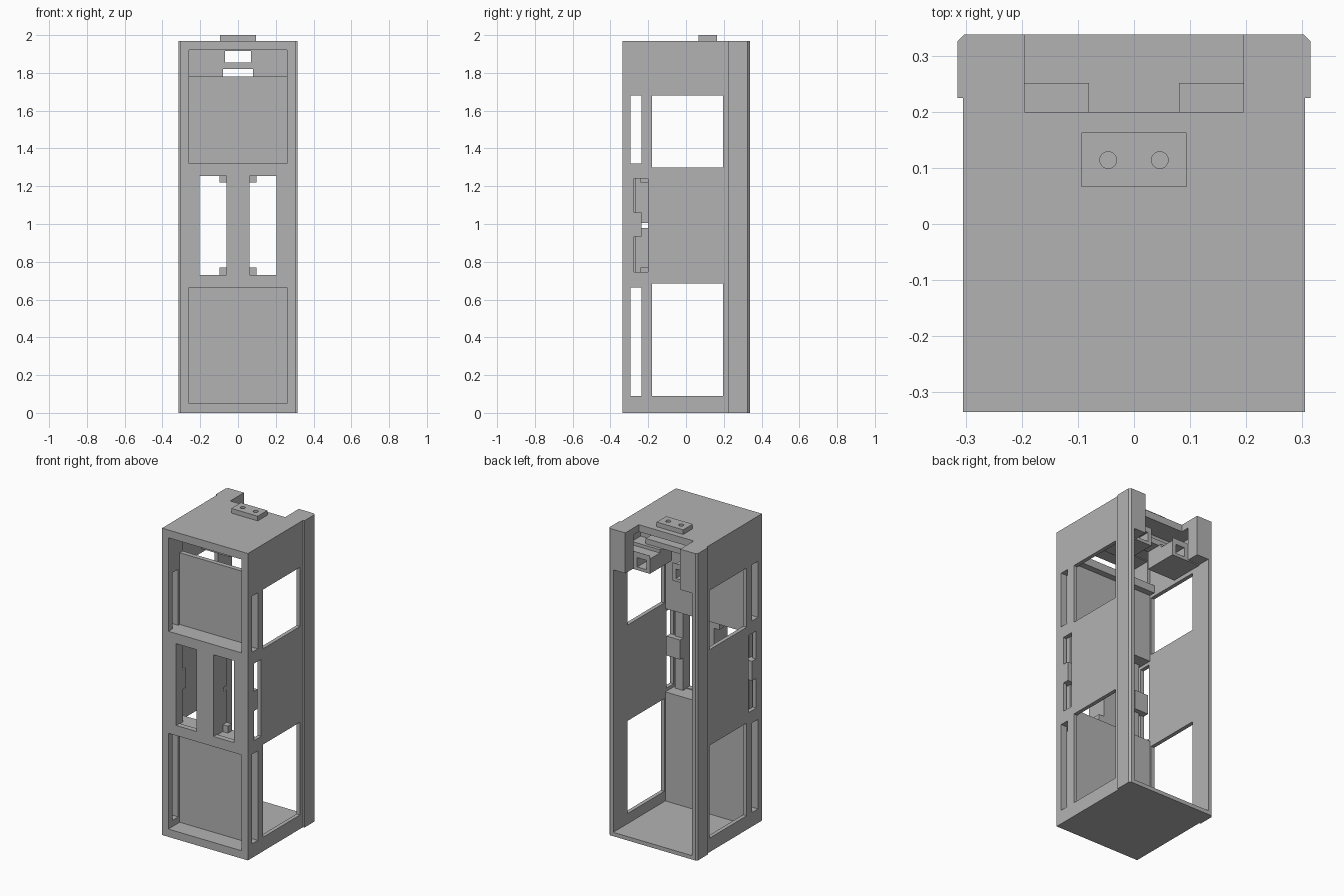
import bpy, bmesh
from mathutils import Vector

cube = bpy.data.objects.get("Cube")
if cube:
    bpy.data.objects.remove(cube, do_unlink=True)

grey = bpy.data.materials.new("plain grey")
grey.use_nodes = True
colour = (0.45, 0.45, 0.45, 1)
grey.diffuse_color = colour
for node in grey.node_tree.nodes:
    if node.type == 'BSDF_PRINCIPLED':
        node.inputs["Base Color"].default_value = colour


def finish(name, bm):
    bmesh.ops.recalc_face_normals(bm, faces=bm.faces)
    mesh = bpy.data.meshes.new(name)
    bm.to_mesh(mesh)
    bm.free()
    mesh.materials.append(grey)
    ob = bpy.data.objects.new(name, mesh)
    bpy.context.scene.collection.objects.link(ob)
    return ob


def box(name, x, y, z):
    """Box from three (min, max) ranges."""
    bm = bmesh.new()
    bmesh.ops.create_cube(bm, size=1)
    for v in bm.verts:
        v.co = Vector([(a + b) / 2 + c * (b - a) for (a, b), c in zip((x, y, z), v.co)])
    return finish(name, bm)


def pair(name, x, y, z):
    """The same box on the left and the right."""
    return [box("left_" + name, x, y, z),
            box("right_" + name, (-x[1], -x[0]), y, z)]


def prism(name, outline, z0, z1):
    bm = bmesh.new()
    face = bm.faces.new([bm.verts.new((x, y, z0)) for x, y in outline])
    top = bmesh.ops.extrude_face_region(bm, geom=[face])
    bmesh.ops.translate(bm, vec=(0, 0, z1 - z0),
                        verts=[g for g in top["geom"] if isinstance(g, bmesh.types.BMVert)])
    return finish(name, bm)


def cut(target, cutters):
    for cutter in cutters:
        cutter.hide_render = True
        mod = target.modifiers.new("cut", 'BOOLEAN')
        mod.operation = 'DIFFERENCE'
        mod.solver = 'EXACT'
        mod.object = cutter
        bpy.context.view_layer.objects.active = target
        bpy.ops.object.modifier_apply(modifier=mod.name)
        bpy.data.objects.remove(cutter, do_unlink=True)


# Casing with chamfered rear rails
half = [(0.305, -0.335), (0.305, 0.225), (0.315, 0.225), (0.315, 0.326), (0.303, 0.338)]
casing = prism("casing", half + [(-x, y) for x, y in reversed(half)], 0, 1.97)

through = (-0.5, 0.5)
inner = (-0.28, 0.28)
recess = (-0.26, 0.26)
cutters = [
    # main cavity, upper cavity and rear notch
    box("cavity", inner, (-0.19, 0.5), (0.025, 1.71)),
    box("upper_cavity", inner, (-0.19, 0.255), (1.6, 1.925)),
    box("notch", (-0.195, 0.195), (0.2, 0.5), (1.6, 2.1)),
    # front recesses and the gap above the upper panel
    box("upper_recess", recess, (-0.5, -0.22), (1.32, 1.92)),
    box("upper_gap", recess, (-0.5, -0.15), (1.78, 1.92)),
    box("lower_recess", recess, (-0.5, -0.22), (0.05, 0.665)),
    # middle bay
    box("middle_bay", inner, (-0.30, -0.15), (0.725, 1.26)),
    # side windows and slots
    box("upper_window", through, (-0.18, 0.195), (1.3, 1.68)),
    box("lower_window", through, (-0.18, 0.195), (0.09, 0.685)),
    box("upper_slot", through, (-0.295, -0.235), (1.32, 1.68)),
    box("lower_slot", through, (-0.295, -0.235), (0.09, 0.665)),
    box("middle_slot", through, (-0.275, -0.20), (0.745, 1.24)),
]
cutters += pair("front_slot", (0.06, 0.205), (-0.5, -0.28), (0.73, 1.255))
cut(casing, cutters)

# Middle bay: centre post, with a small gap, corner tabs and side latches
post_x, post_y = (-0.06, 0.06), (-0.31, -0.235)
box("centre_post", post_x, post_y, (0.70, 1.29))
box("post_back_lower", post_x, (-0.24, -0.20), (0.70, 0.98))
box("post_back_upper", post_x, (-0.24, -0.20), (1.005, 1.29))
pair("lower_tab", (0.055, 0.097), (-0.24, -0.20), (0.71, 0.77))
pair("upper_tab", (0.055, 0.097), (-0.24, -0.20), (1.22, 1.28))
pair("side_pillar", (0.206, 0.262), (-0.31, -0.265), (0.72, 1.27))
pair("side_latch", (0.206, 0.304), (-0.29, -0.235), (0.935, 1.06))

# Stiffening bar behind the upper panel
box("panel_bar", (-0.285, 0.285), (-0.195, -0.15), (1.70, 1.75))

# Upper bracket: plate with openings, shelf and socket blocks
plate_y = (0.03, 0.06)
pair("bracket_side", (0.07, 0.285), plate_y, (1.82, 1.93))
box("bracket_top", (-0.28, 0.28), plate_y, (1.915, 1.93))
box("bracket_shelf", (-0.195, 0.195), (0.03, 0.13), (1.82, 1.855))
blocks = pair("socket_block", (0.08, 0.285), (0.03, 0.252), (1.705, 1.821))
for block, side in zip(blocks, (1, -1)):
    xs = sorted((side * 0.105, side * 0.17))
    cut(block, [box("socket", xs, (0.12, 0.4), (1.725, 1.785)),
                box("step", sorted((side * 0.05, side * 0.279)), (0.15, 0.251),
                    (1.80, 1.9))])

# Connector on the lid, with two round holes
connector = box("connector", (-0.094, 0.094), (0.066, 0.163), (1.965, 2.0))
holes = []
for x in (-0.046, 0.046):
    bm = bmesh.new()
    bmesh.ops.create_cone(bm, cap_ends=True, segments=24, radius1=0.015,
                          radius2=0.015, depth=0.05)
    bmesh.ops.translate(bm, verts=bm.verts, vec=(x, 0.114, 2.0))
    holes.append(finish("pin_hole", bm))
cut(connector, holes)
